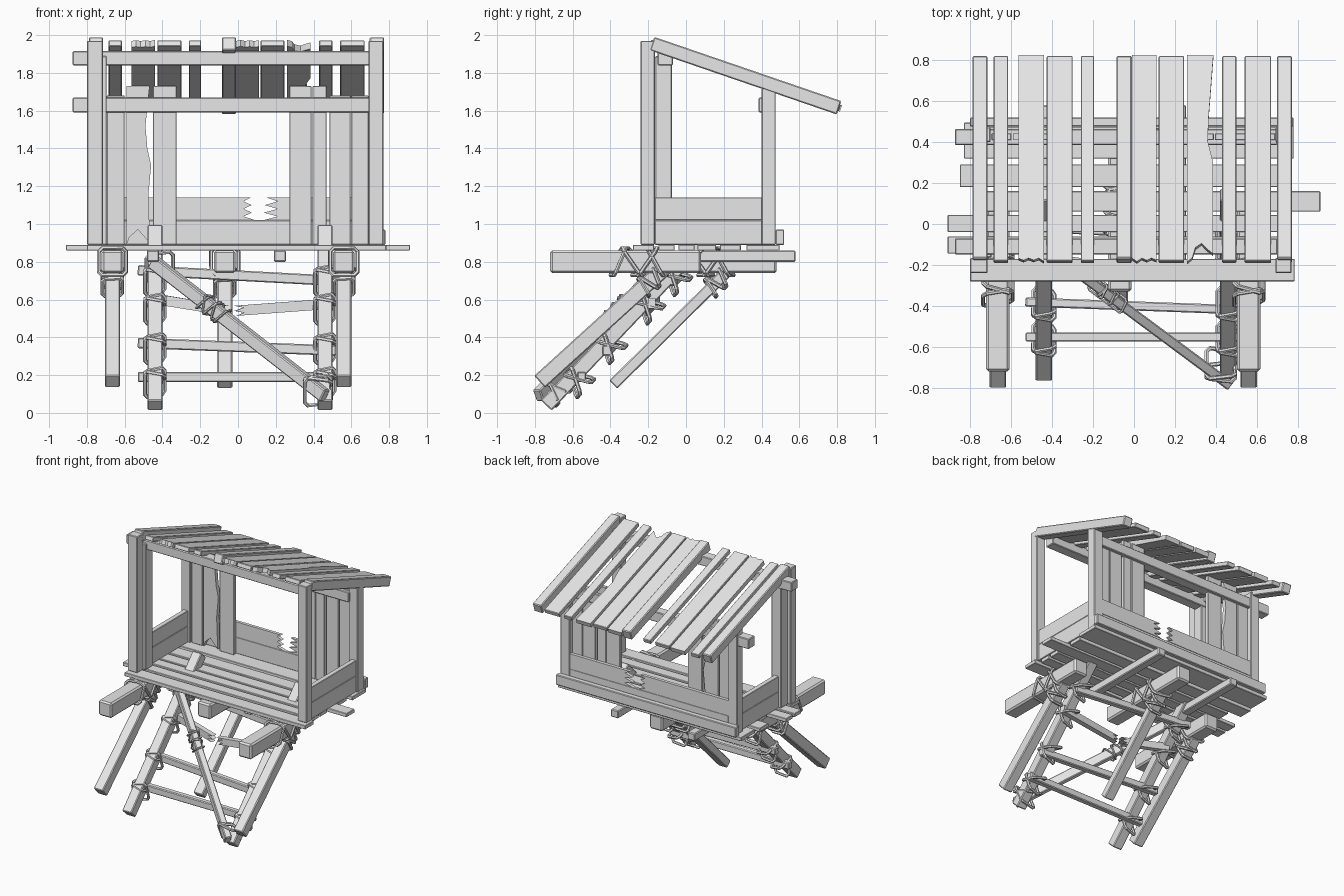
import bpy, random
from mathutils import Vector

random.seed(4)
if "Cube" in bpy.data.objects:
    bpy.data.objects.remove(bpy.data.objects["Cube"], do_unlink=True)

wood = bpy.data.materials.new("weathered_grey")
wood.use_nodes = True
wood.diffuse_color = (0.8, 0.8, 0.8, 1)
wood.node_tree.nodes["Principled BSDF"].inputs["Base Color"].default_value = (0.8, 0.8, 0.8, 1)
X, Y, Z = Vector((1, 0, 0)), Vector((0, 1, 0)), Vector((0, 0, 1))


def prism(name, outline, origin, u, v, thick, bevel=0.0):
    """Extrude a flat outline, centred on the plane spanned by u and v."""
    n = u.cross(v).normalized() * thick / 2
    o, k = Vector(origin), len(outline)
    flat = [o + u * a + v * b for a, b in outline]
    faces = [list(range(k))[::-1], list(range(k, 2 * k))]
    faces += [[i, (i + 1) % k, (i + 1) % k + k, i + k] for i in range(k)]
    mesh = bpy.data.meshes.new(name)
    mesh.from_pydata([p - n for p in flat] + [p + n for p in flat], [], faces)
    mesh.materials.append(wood)
    ob = bpy.data.objects.new(name, mesh)
    bpy.context.collection.objects.link(ob)
    if bevel:
        mod = ob.modifiers.new("worn_edges", 'BEVEL')
        mod.width, mod.segments = bevel, 1
    return ob


def frame(axis):
    side = axis.cross(Z)
    side = side.normalized() if side.length > 0.01 else X.copy()
    return side, side.cross(axis).normalized()


def beam(name, p, q, w, h, bevel=0.006):
    """Timber from p to q; w is the horizontal width, h the other one."""
    p, q = Vector(p), Vector(q)
    side, up = frame((q - p).normalized())
    rect = [(-w / 2, -h / 2), (w / 2, -h / 2), (w / 2, h / 2), (-w / 2, h / 2)]
    return prism(name, rect, (p + q) / 2, side, up, (q - p).length, bevel)


def box(name, x, y, z, bevel=0.005):
    """Axis-aligned board from three (low, high) ranges."""
    rect = [(x[0], y[0]), (x[1], y[0]), (x[1], y[1]), (x[0], y[1])]
    return prism(name, rect, (0, 0, (z[0] + z[1]) / 2), X, Y, z[1] - z[0], bevel)


def rope(name, centre, axis, a, b, tilts, radius=0.011):
    """Cord loops round a timber; each loop has its own shift and slant."""
    axis = Vector(axis).normalized()
    side, up = frame(axis)
    cu = bpy.data.curves.new(name, 'CURVE')
    cu.dimensions, cu.bevel_depth, cu.bevel_resolution = '3D', radius, 1
    c = 0.75
    ring = [(1, -c), (1, c), (c, 1), (-c, 1), (-1, c), (-1, -c), (-c, -1), (c, -1)]
    for shift, slant in tilts:
        sp = cu.splines.new('POLY')
        sp.points.add(len(ring) - 1)
        sp.use_cyclic_u = True
        for pt, (i, j) in zip(sp.points, ring):
            pt.co = (*(Vector(centre) + side * i * a + up * j * b
                       + axis * (shift + slant * (j + 0.4 * i))), 1)
    ob = bpy.data.objects.new(name, cu)
    bpy.context.collection.objects.link(ob)
    cu.materials.append(wood)
    bpy.ops.object.select_all(action='DESELECT')
    ob.select_set(True)
    bpy.context.view_layer.objects.active = ob
    bpy.ops.object.convert(target='MESH')
    bpy.ops.object.shade_smooth_by_angle()


def jagged(a0, a1, b0, b1, teeth, depth):
    """Board outline whose far end (b1) is splintered."""
    pts = [(a0, b0), (a1, b0)]
    for i in range(teeth + 1):
        t = i / teeth
        pts.append((a1 + (a0 - a1) * t, b1 - (depth if i % 2 else random.uniform(0, depth * 0.5))))
    return pts


# floor planks
for i, (x0, x1, y0, y1) in enumerate([
        (-.80, .785, -.28, -.17), (-.91, .75, -.145, -.06), (-.91, .75, -.04, .045),
        (-.75, .91, .06, .16), (-.85, .75, .18, .29), (-.83, .78, .32, .495)]):
    box(f"floor_plank_{i}", (x0, x1), (y0, y1), (.86, .89), 0.003)

# bearers under the floor
for x, y0, y1 in ((-.665, -.72, .08), (.56, -.72, .08), (-.07, -.33, .48)):
    beam("bearer", (x, y0, .80), (x, y1, .80), .115, .12, .012)
for x in (-.45, .222):
    beam("floor_joist", (x, -.2, .83), (x, .58, .83), .065, .06)

# raking struts and their lashings
for x, foot, head in ((-.665, (-.775, .165), (-.12, .76)), (.56, (-.775, .165), (-.12, .76)),
                      (-.07, (-.385, .15), (.23, .76))):
    f, h = Vector((x, *foot)), Vector((x, *head))
    beam("strut", f, h, .08, .085 if x != -.07 else .06)
    d = (h - f).normalized()
    rope("strut_lashing", h - d * .1, d, .052, .052, [(-.04, .01), (0, -.015), (.04, .02)])
    rope("bearer_lashing", (x, head[0] - .12, .80), Y, .072, .072,
         [(-.12, .03), (-.03, -.05), (.02, .05), (.09, -.04)])


# ladder: rails run up through the floor
def rail_y(z):
    return -.745 + (z - .035) / 1.05


rail_dir = Vector((0, 1, 1.05)).normalized()
for x in (-.44, .46):
    beam("ladder_rail", (x, rail_y(.04), .04), (x, rail_y(.97), .97), .08, .08)
    for z in (.19, .37, .58, .73):
        rope("rung_lashing", (x, rail_y(z) + .02, z - .015), rail_dir, .052, .065,
             [(-.02, .035), (.02, -.035)])


def rung(name, x0, z0, x1, z1):
    beam(name, (x0, rail_y(z0) + .045, z0), (x1, rail_y(z1) + .045, z1), .045, .055)


rung("rung_low", -.53, .19, .52, .19)
rung("rung_middle", -.53, .37, .52, .33)
rung("rung_top", -.53, .755, .50, .70)


def broken_rung(name, x0, z0, x1, z1):
    p, q = Vector((x0, rail_y(z0) + .045, z0)), Vector((x1, rail_y(z1) + .045, z1))
    d = (q - p).normalized()
    prism(name, jagged(-.027, .027, 0, (q - p).length, 4, .05), p,
          frame(d)[1], d, .04)


broken_rung("broken_rung_left", -.45, .605, -.05, .54)
broken_rung("broken_rung_right", .52, .58, -.02, .54)

# diagonal brace with a cracked, bound middle
b0, b1 = Vector((-.45, rail_y(.80) - .09, .80)), Vector((.46, rail_y(.09) - .09, .09))
beam("diagonal_brace", b0, b1, .05, .07)
rope("brace_lashing", b0.lerp(b1, .36), b1 - b0, .035, .046,
     [(-.08, .02), (-.05, -.02), (-.02, .02), (.02, -.01), (.06, .02)], .007)
rope("brace_foot_lashing", b1.lerp(b0, .04) + Y * .04, rail_dir, .07, .075, [(0, .03), (.04, -.03)])
rope("brace_head_lashing", b0.lerp(b1, .04) + Y * .04, rail_dir, .07, .075, [(0, .03)])

# corner posts
box("front_post_right", (-.80, -.715), (-.24, -.165), (.89, 1.97))
box("inner_post_right", (-.78, -.695), (-.163, -.075), (.89, 1.89))
box("front_post_left", (.69, .77), (-.24, -.165), (.89, 1.97))
for x0 in (-.78, .69):
    box("back_post", (x0, x0 + .08), (.40, .475), (.89, 1.72))

# roof beams
box("front_roof_beam", (-.875, .70), (-.15, -.07), (1.84, 1.915))
box("back_roof_beam", (-.875, .70), (.385, .465), (1.59, 1.67))

# side panels
for x in (-.74, .735):
    box("side_panel_lower", (x - .02, x + .02), (-.165, .47), (.89, 1.02), .003)
    box("side_panel_upper", (x - .02, x + .02), (-.165, .47), (1.02, 1.14), .003)

# back wall
box("back_base_board", (-.80, .78), (.475, .52), (.89, .97))
box("back_lower_board", (-.70, .69), (.445, .47), (.89, 1.02), .003)
for x0, x1, top in ((-.695, -.60, 1.68), (-.45, -.325, 1.73), (.272, .39, 1.73),
                    (.395, .468, 1.73), (.485, .595, 1.68), (.60, .69, 1.68)):
    box("wall_plank", (x0, x1), (.41, .442), (.89, top), .003)
split = [(-.59, .89), (-.575, .93), (-.53, .97), (-.485, .92), (-.465, .90), (-.475, 1.15),
         (-.46, 1.31), (-.48, 1.40), (-.49, 1.52), (-.468, 1.73), (-.59, 1.73)]
prism("split_wall_plank", split, (0, .426, 0), X, Z, .032)
prism("broken_rail_right", jagged(1.02, 1.14, -.70, .10, 6, .07), (0, .458, 0), Z, X, .025)
prism("broken_rail_left", jagged(1.02, 1.14, -.69, -.13, 6, .08), (0, .458, 0), Z, -X, .025)

# roof: three rafters and loose planks on a common slope
SLOPE = -.343


def roof_z(y):
    return 1.955 + SLOPE * (y + .18)


for x in (-.752, -.048, .735):
    beam("rafter", (x, -.18, roof_z(-.18)), (x, .81, roof_z(.81)), .075, .075)
down = Vector((0, 1, SLOPE))
for i, (x0, x1) in enumerate([(-.685, -.615), (-.565, -.44), (-.427, -.30), (-.26, -.195),
                              (-.01, .11), (.12, .245), (.43, .50), (.54, .67)]):
    if i in (1, 4):
        prism("worn_roof_plank", jagged(x0, x1, -.82, .19, 5, .018), (0, 0, roof_z(0)),
              X, -down, .035)
    else:
        beam("roof_plank", (x0 / 2 + x1 / 2, -.185, roof_z(-.185)),
             (x0 / 2 + x1 / 2, .815, roof_z(.815)), x1 - x0, .035, .004)
cracked = [(.26, -.19), (.285, -.17), (.30, -.12), (.33, -.10), (.36, -.13), (.385, -.15),
           (.385, .30), (.36, .40), (.365, .52), (.388, .82), (.26, .82)]
prism("cracked_roof_plank", cracked, (0, 0, roof_z(0)), X, down, .035)
